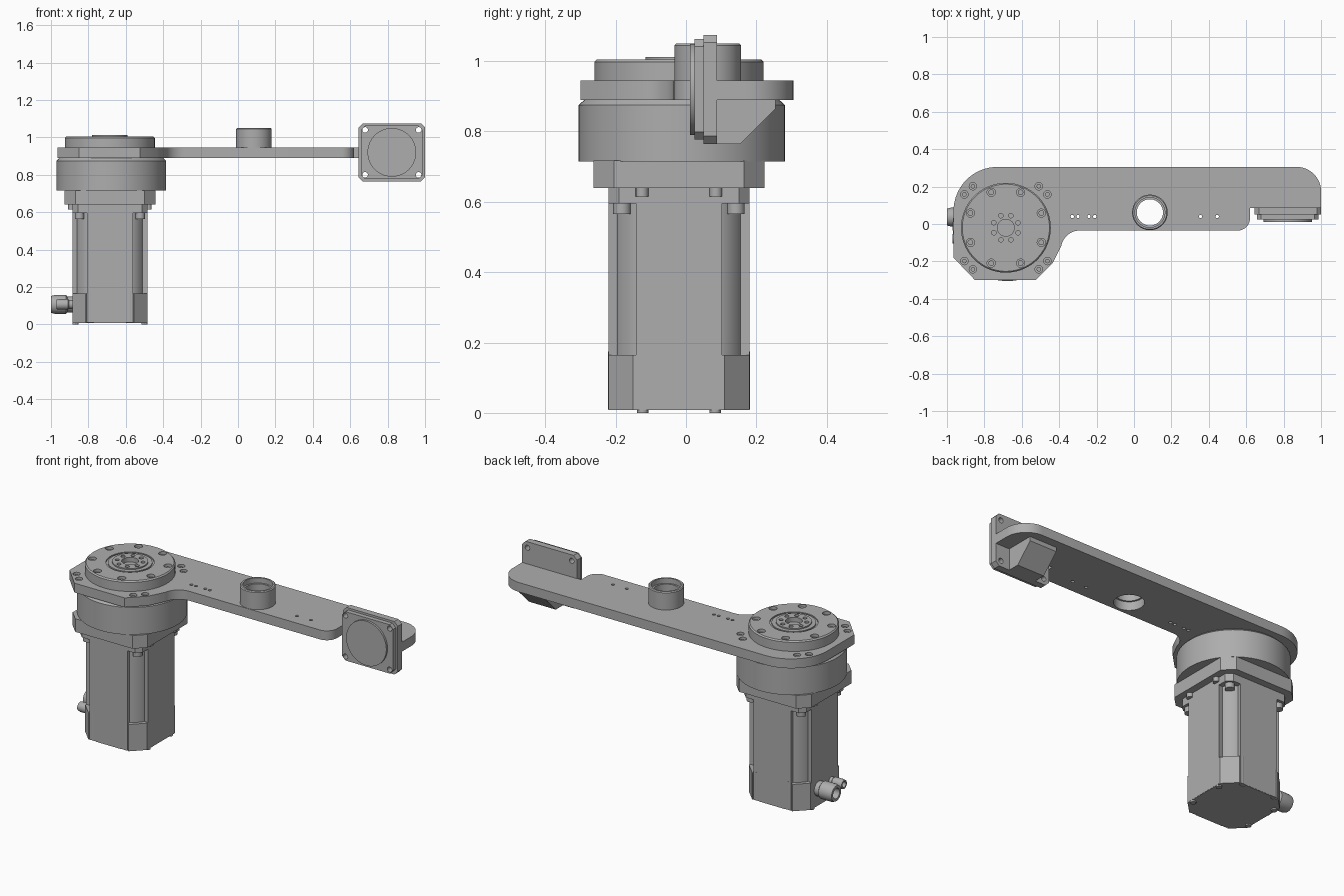
import bpy, bmesh
from math import sin, cos, pi, radians
from mathutils import Matrix

cube = bpy.data.objects.get("Cube")
if cube:
    bpy.data.objects.remove(cube)

grey = bpy.data.materials.new("machined grey")
grey.use_nodes = True
grey.diffuse_color = (0.42, 0.42, 0.42, 1)
grey.node_tree.nodes["Principled BSDF"].inputs["Base Color"].default_value = grey.diffuse_color

CX, CY = -0.685, -0.02          # drive axis
SIGNS = [(sx, sy) for sx in (-1, 1) for sy in (-1, 1)]
AXES = {"Z": lambda a, b, h: (a, b, h),
        "Y": lambda a, b, h: (a, h, b),
        "X": lambda a, b, h: (h, a, b)}


def shade(mesh):
    """Smooth shading with sharp edges kept."""
    bm = bmesh.new()
    bm.from_mesh(mesh)
    bmesh.ops.recalc_face_normals(bm, faces=bm.faces)
    for f in bm.faces:
        f.smooth = True
    for e in bm.edges:
        e.smooth = e.calc_face_angle(pi) < radians(30)
    bm.to_mesh(mesh)
    bm.free()


def finish(name, bm):
    bmesh.ops.remove_doubles(bm, verts=bm.verts, dist=1e-5)
    mesh = bpy.data.meshes.new(name)
    bm.to_mesh(mesh)
    bm.free()
    shade(mesh)
    mesh.materials.append(grey)
    ob = bpy.data.objects.new(name, mesh)
    bpy.context.collection.objects.link(ob)
    return ob


def add_prism(bm, pts, lo, hi, axis="Z"):
    base = bm.faces.new([bm.verts.new(AXES[axis](a, b, lo)) for a, b in pts])
    new = bmesh.ops.extrude_face_region(bm, geom=[base], use_keep_orig=True)["geom"]
    for v in new:
        if isinstance(v, bmesh.types.BMVert):
            i = "XYZ".index(axis)
            v.co[i] = hi


def prism(name, pts, lo, hi, axis="Z"):
    bm = bmesh.new()
    add_prism(bm, pts, lo, hi, axis)
    return finish(name, bm)


def arc(cx, cy, r, start, end, n=16):
    angles = [radians(start + (end - start) * i / n) for i in range(n + 1)]
    return [(cx + r * cos(a), cy + r * sin(a)) for a in angles]


def circle(cx, cy, r, n=24):
    return arc(cx, cy, r, 0, 360, n)[:-1]


def discs(name, centres, r, lo, hi, axis="Z", n=24):
    """Several equal cylinders in one object."""
    bm = bmesh.new()
    for a, b in centres:
        add_prism(bm, circle(a, b, r, n), lo, hi, axis)
    return finish(name, bm)


def chamfered(cx, cy, w, h, c):
    """Rectangle of half sizes w, h with cut corners."""
    return [(cx + x, cy + y) for x, y in (
        (w, c - h), (w, h - c), (w - c, h), (c - w, h),
        (-w, h - c), (-w, c - h), (c - w, -h), (w - c, -h))]


def lathe(name, profile, centre, axis="Z", segs=72):
    bm = bmesh.new()
    verts = [bm.verts.new((r, 0, z)) for r, z in profile]
    edges = [bm.edges.new(p) for p in zip(verts, verts[1:])]
    bmesh.ops.spin(bm, geom=verts + edges, cent=(0, 0, 0), axis=(0, 0, 1),
                   angle=2 * pi, steps=segs)
    if axis == "-X":
        bm.transform(Matrix.Rotation(-pi / 2, 4, "Y"))
    bm.transform(Matrix.Translation(centre))
    return finish(name, bm)


def cut(ob, cutter):
    """Subtract a cutter and bake the result."""
    cutter.hide_render = True
    mod = ob.modifiers.new("holes", "BOOLEAN")
    mod.operation, mod.solver, mod.object = "DIFFERENCE", "EXACT", cutter
    graph = bpy.context.evaluated_depsgraph_get()
    mesh = bpy.data.meshes.new_from_object(ob.evaluated_get(graph))
    ob.modifiers.clear()
    ob.data = mesh
    shade(mesh)
    bpy.data.objects.remove(cutter)


def ring(r, count, offset=0.0):
    return [(CX + r * cos(2 * pi * i / count + offset),
             CY + r * sin(2 * pi * i / count + offset)) for i in range(count)]


def around(x, y):
    return [(CX + sx * x, CY + sy * y) for sx, sy in SIGNS]


# Arm plate
outline = ([(1.0, 0.085)] + arc(0.87, 0.175, 0.13, 0, 90) + arc(-0.73, 0.07, 0.235, 90, 180)
           + [(-0.965, -0.18), (-0.85, -0.30), (-0.525, -0.30), (-0.435, -0.21)]
           + arc(-0.29, -0.135, 0.10, 170, 90) + arc(0.555, 0.03, 0.065, -90, 0)
           + [(0.62, 0.085)])
arm = prism("arm_plate", outline, 0.89, 0.945)
cut(arm, discs("mount_holes", around(0.222, 0.178) + around(0.176, 0.222), 0.02, 0.92, 1.0))
cut(arm, discs("pin_holes", [(x, 0.04) for x in (-0.33, -0.30, -0.24, -0.21, 0.355, 0.445)],
               0.009, 0.8, 1.0, n=16))
cut(arm, discs("cable_hole", [(0.085, 0.062)], 0.08, 0.8, 1.0, n=64))
discs("mount_bolts", around(0.222, 0.178) + around(0.176, 0.222), 0.012, 0.91, 0.935)

# Cable tube with an inner lip
lathe("cable_tube", [(0.08, 0.89), (0.08, 0.94), (0.07, 0.94), (0.07, 1.02), (0.08, 1.02),
                     (0.08, 1.05), (0.09, 1.05), (0.095, 1.045), (0.095, 0.94), (0.08, 0.94)],
      (0.085, 0.062, 0))

# Gear drum and output flange
lathe("gear_drum", [(0, 0.715), (0.293, 0.715), (0.293, 0.875), (0.275, 0.892), (0, 0.892)],
      (-0.677, -0.012, 0), segs=96)
flange = lathe("output_flange", [(0, 0.93), (0.24, 0.93), (0.24, 0.998), (0.233, 1.005),
                                 (0.128, 1.005), (0.128, 0.998), (0.118, 0.998), (0.118, 1.005),
                                 (0.095, 1.005), (0.095, 1.012), (0.045, 1.012),
                                 (0.045, 0.985), (0, 0.985)], (CX, CY, 0), segs=96)
cut(flange, discs("flange_holes", ring(0.205, 8, pi / 8), 0.022, 0.975, 1.1))
cut(flange, discs("hub_holes", ring(0.07, 8, pi / 8), 0.012, 0.995, 1.1, n=16))
discs("flange_bolts", ring(0.205, 8, pi / 8), 0.015, 0.97, 0.992)

# Square adapter and motor collar
prism("motor_adapter", chamfered(CX, CY, 0.243, 0.243, 0.058), 0.64, 0.717)
prism("motor_collar", chamfered(CX, CY, 0.201, 0.201, 0.03), 0.595, 0.642)

# Motor body with corner grooves, filled out near the base
corner = [(0.201, 0.1225), (0.175, 0.118), (0.168, 0.135),
          (0.135, 0.168), (0.118, 0.175), (0.1225, 0.201)]
body = []
for sx, sy in ((1, 1), (-1, 1), (-1, -1), (1, -1)):
    pts = [(CX + sx * x, CY + sy * y) for x, y in corner]
    body += pts if sx * sy > 0 else pts[::-1]
prism("motor_body", body, 0.01, 0.6)
base = prism("motor_base", chamfered(CX, CY, 0.2, 0.2, 0.07), 0.008, 0.165)
cut(base, discs("base_slots", around(0.105, 0.2), 0.02, -0.1, 0.3))
discs("base_screws", around(0.105, 0.188), 0.014, 0.01, 0.175, n=16)
discs("foot_screws", around(0.185, 0.103), 0.016, 0.0, 0.02, n=16)
discs("collar_bolts", around(0.162, 0.162), 0.025, 0.565, 0.6)
discs("adapter_bolts", around(0.205, 0.105), 0.018, 0.615, 0.645, n=16)

# Cable connectors on the motor side
for name, y, r, length in (("power_connector", 0.037, 0.05, 0.125),
                           ("signal_connector", -0.078, 0.028, 0.095)):
    lathe(name, [(0, 0), (r * 0.85, 0), (r * 0.85, length * 0.3), (r, length * 0.35),
                 (r, length * 0.85), (r * 0.9, length), (r * 0.6, length),
                 (r * 0.6, length * 0.6), (0, length * 0.6)],
          (-0.875, y, 0.107), axis="-X", segs=32)

# Tool pad at the arm tip
PX, PZ = 0.8225, 0.92
corners = [(PX + sx * 0.143, PZ + sz * 0.12) for sx, sz in SIGNS]
back = prism("tool_pad_back", chamfered(PX, PZ, 0.1775, 0.155, 0.022), 0.05, 0.088, "Y")
front = prism("tool_pad_front", chamfered(PX, PZ, 0.165, 0.143, 0.022), 0.024, 0.05, "Y")
for part in (back, front):
    cut(part, discs("pad_holes", corners, 0.015, -0.1, 0.2, "Y"))
discs("tool_pad_disc", [(PX, PZ)], 0.13, 0.012, 0.03, "Y", n=72)

# Gusset under the arm tip
prism("tip_gusset", [(0.08, 0.765), (0.155, 0.765), (0.255, 0.865), (0.255, 0.895), (0.08, 0.895)],
      0.735, 0.91, "X")
